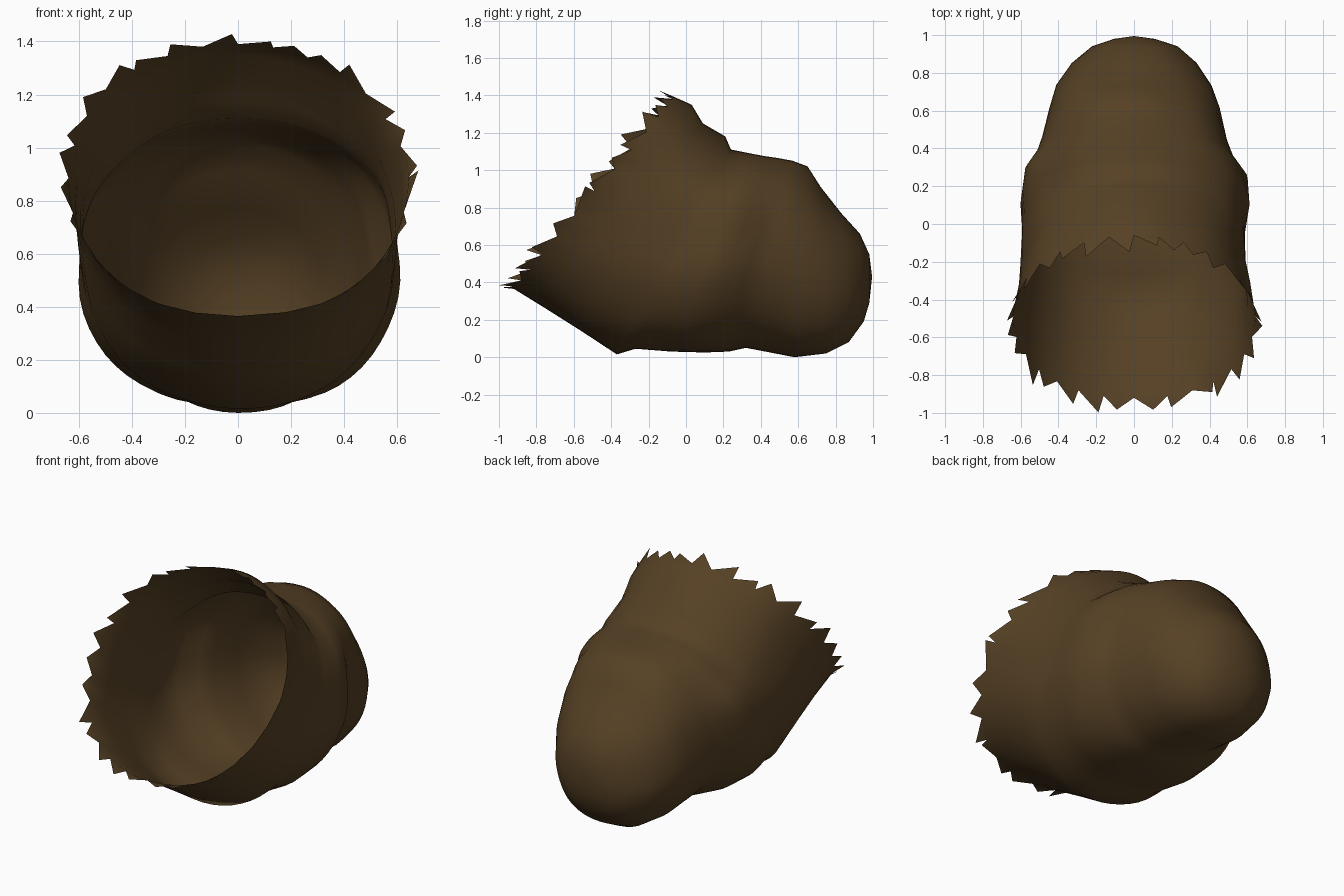
import bpy, bmesh, math, random
from mathutils import Vector, noise

random.seed(4)
cube = bpy.data.objects.get("Cube")
if cube:
    bpy.data.objects.remove(cube, do_unlink=True)

# One brown for the whole sack
brown = bpy.data.materials.new("dark brown cloth")
brown.use_nodes = True
colour = (0.092, 0.052, 0.018, 1)
brown.diffuse_color = colour
brown.node_tree.nodes["Principled BSDF"].inputs["Base Color"].default_value = colour

SEGMENTS = 56
# Tilted hoops: bottom y, bottom z, top y, top z, half width, upper and lower roundness
HOOPS = [
    (-0.92, 0.365, -0.06, 1.39, 0.63, 1.04, 0.85),
    (-0.75, 0.26, 0.03, 1.35, 0.615, 1.04, 0.9),
    (-0.56, 0.14, 0.09, 1.25, 0.60, 1.0, 0.95),
    (-0.37, 0.015, 0.21, 1.18, 0.59, 0.98, 0.95),
    (-0.27, 0.045, 0.24, 1.11, 0.59, 0.92, 0.85),
    (-0.08, 0.03, 0.34, 1.09, 0.605, 0.9, 0.73),
    (0.10, 0.025, 0.42, 1.075, 0.585, 0.9, 0.77),
    (0.23, 0.03, 0.49, 1.065, 0.52, 0.9, 0.9),
    (0.32, 0.05, 0.57, 1.05, 0.495, 0.92, 0.93),
    (0.58, 0.0, 0.65, 1.02, 0.45, 0.95, 0.9),
    (0.75, 0.02, 0.72, 0.91, 0.405, 0.95, 0.88),
    (0.87, 0.08, 0.83, 0.77, 0.33, 0.95, 0.88),
    (0.95, 0.19, 0.93, 0.66, 0.23, 0.95, 0.9),
    (0.98, 0.29, 0.98, 0.55, 0.11, 0.95, 0.9),
]


def power(value, exponent):
    return math.copysign(abs(value) ** exponent, value)


def hoop_point(hoop, angle):
    """Point on a slightly squared hoop, with a soft dent or bulge."""
    yb, zb, yt, zt, width, upper, lower = hoop
    c, s = math.cos(angle), math.sin(angle)
    if c < 0:
        lower += 0.06  # the right side is a little rounder below
    rise = 0.5 + 0.5 * power(s, 0.92)
    p = Vector((width * power(c, upper if s > 0 else lower),
                yb + (yt - yb) * rise, zb + (zt - zb) * rise))
    bump = noise.noise(p * 3.2 + Vector((3, 1, 7)))
    p.x *= 1 + 0.05 * bump * abs(c)
    p.z += 0.025 * bump * abs(c)
    return p


bm = bmesh.new()
angles = [math.tau * i / SEGMENTS for i in range(SEGMENTS)]
rings = [[bm.verts.new(hoop_point(h, a)) for a in angles] for h in HOOPS]

# Sack wall
for front, back in zip(rings, rings[1:]):
    for i in range(SEGMENTS):
        j = (i + 1) % SEGMENTS
        bm.faces.new((front[i], front[j], back[j], back[i]))

# Rounded closed end
tip = bm.verts.new((0, 0.995, 0.43))
for i in range(SEGMENTS):
    bm.faces.new((rings[-1][i], rings[-1][(i + 1) % SEGMENTS], tip))

# Torn rim: leaning spikes that lie flat along the lower lip
rim, inner = rings[0], rings[1]
for i in range(0, SEGMENTS, 2):
    j, k = i + 1, (i + 2) % SEGMENTS
    c, s = math.cos(angles[j]), math.sin(angles[j])
    out = (rim[j].co - inner[j].co).normalized()
    out = out.lerp(Vector((0, -1, 0)), max(0, -s)).normalized()
    base = rim[i].co.lerp(rim[k].co, random.uniform(-0.1, 1.0))
    spike = bm.verts.new(base + out * random.uniform(0.045, 0.1) + Vector((0.03 * c, 0, 0)))
    bm.faces.new((rim[j], rim[i], spike))
    bm.faces.new((rim[k], rim[j], spike))

bmesh.ops.recalc_face_normals(bm, faces=bm.faces)
mesh = bpy.data.meshes.new("torn_sack")
bm.to_mesh(mesh)
bm.free()
mesh.materials.append(brown)
sack = bpy.data.objects.new("torn_sack", mesh)
bpy.context.collection.objects.link(sack)
bpy.context.view_layer.objects.active = sack
sack.select_set(True)
bpy.ops.object.shade_smooth_by_angle(angle=math.radians(60))
